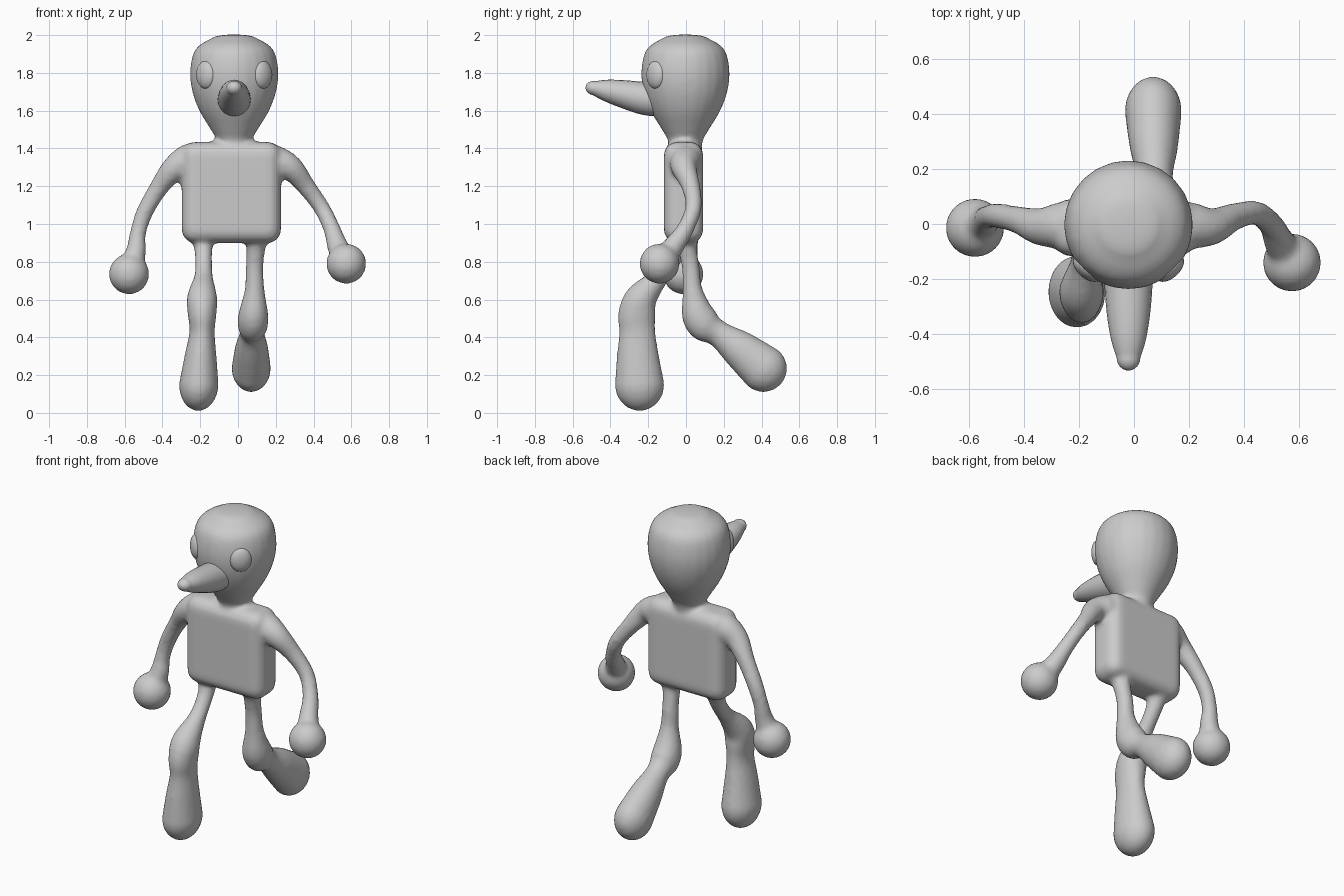
import bpy, bmesh, math
from mathutils import Vector, Matrix

if "Cube" in bpy.data.objects:
    bpy.data.objects.remove(bpy.data.objects["Cube"], do_unlink=True)


def finish(bm, name):
    bmesh.ops.recalc_face_normals(bm, faces=bm.faces)
    mesh = bpy.data.meshes.new(name)
    bm.to_mesh(mesh)
    bm.free()
    for poly in mesh.polygons:
        poly.use_smooth = True
    obj = bpy.data.objects.new(name, mesh)
    bpy.context.collection.objects.link(obj)
    return obj


def catmull(a, b, c, d, t):
    return 0.5 * (2 * b + (c - a) * t + (2 * a - 5 * b + 4 * c - d) * t * t
                  + (3 * b - a - 3 * c + d) * t ** 3)


def tube(bm, points, side, dome=0.02, sides=20, steps=5):
    """Loft ellipses along points (x, y, z, width, depth), ending in a dome."""
    keys = [Vector(p if len(p) == 5 else (*p, p[3])) for p in points]
    keys = [keys[0]] + keys + [keys[-1]]
    path = [catmull(*keys[i:i + 4], s / steps)
            for i in range(len(keys) - 3) for s in range(steps)] + [keys[-1]]
    spots = [p.to_3d() for p in path]
    rings = []
    last = len(path) - 1
    for i, p in enumerate(path):
        along = (spots[min(i + 1, last)] - spots[max(i - 1, 0)]).normalized()
        rings.append((spots[i], along, p[3], p[4]))
    centre, along, w, d = rings[-1]
    for k in range(1, 7):
        a = math.radians(14 * k)
        rings.append((centre + along * dome * math.sin(a), along,
                      w * math.cos(a), d * math.cos(a)))
    loops = []
    for centre, along, w, d in rings:
        u = (Vector(side) - along * along.dot(Vector(side))).normalized()
        v = along.cross(u)
        loops.append([bm.verts.new(centre + u * w * math.cos(a) + v * d * math.sin(a))
                      for a in (2 * math.pi * j / sides for j in range(sides))])
    for low, high in zip(loops, loops[1:]):
        for j in range(sides):
            k = (j + 1) % sides
            bm.faces.new((low[j], low[k], high[k], high[j]))
    bm.faces.new(loops[0])
    bm.faces.new(loops[-1])


def ball(bm, centre, radius):
    bmesh.ops.create_uvsphere(bm, u_segments=24, v_segments=16, radius=radius,
                              matrix=Matrix.Translation(centre))


X, Y = (1, 0, 0), (0, 1, 0)
body = bmesh.new()

# torso: rounded box
box = Matrix.Translation((-0.035, -0.013, 1.167)) @ Matrix.Diagonal((0.525, 0.208, 0.535, 1))
cube = bmesh.ops.create_cube(body, size=1, matrix=box)
edges = {e for v in cube["verts"] for e in v.link_edges}
bmesh.ops.bevel(body, geom=list(edges), offset=0.07, segments=4, profile=0.5, affect='EDGES')

# neck and head: round sections stacked upward
head = [(1.36, 0.085), (1.44, 0.092), (1.5, 0.125), (1.6, 0.185), (1.7, 0.222),
        (1.8, 0.234), (1.9, 0.218), (1.95, 0.18), (1.985, 0.115)]
tube(body, [(-0.02, -0.003, z, r) for z, r in head], X, dome=0.018, sides=24)

# arms and hands
tube(body, [(0.12, 0, 1.35, 0.08), (0.2, -0.005, 1.33, 0.085), (0.28, -0.01, 1.295, 0.068),
            (0.36, 0.025, 1.2, 0.05), (0.44, 0.04, 1.09, 0.044), (0.495, 0, 0.98, 0.045),
            (0.525, -0.06, 0.89, 0.055), (0.565, -0.13, 0.8, 0.07)], Y)
ball(body, (0.573, -0.14, 0.79), 0.106)
tube(body, [(-0.18, 0, 1.35, 0.08), (-0.26, -0.005, 1.34, 0.085), (-0.34, -0.01, 1.29, 0.068),
            (-0.42, 0.015, 1.19, 0.05), (-0.495, 0.03, 1.06, 0.045), (-0.53, 0.025, 0.95, 0.043),
            (-0.54, 0.01, 0.86, 0.053), (-0.57, -0.01, 0.75, 0.07)], Y)
ball(body, (-0.577, -0.014, 0.735), 0.107)

# forward leg
tube(body, [(-0.19, -0.01, 0.98, 0.075), (-0.185, -0.03, 0.89, 0.052),
            (-0.182, -0.07, 0.81, 0.045), (-0.182, -0.14, 0.72, 0.05),
            (-0.19, -0.235, 0.61, 0.08, 0.085), (-0.19, -0.26, 0.52, 0.076, 0.1),
            (-0.19, -0.258, 0.43, 0.067, 0.096), (-0.198, -0.255, 0.3, 0.085, 0.112),
            (-0.207, -0.246, 0.15, 0.105, 0.132)], X, dome=0.14)

# trailing leg
tube(body, [(0.105, -0.01, 0.98, 0.075), (0.095, 0.005, 0.88, 0.052),
            (0.088, 0.025, 0.77, 0.047), (0.088, 0.035, 0.65, 0.053),
            (0.082, 0.06, 0.53, 0.078, 0.085), (0.078, 0.1, 0.465, 0.08, 0.09),
            (0.075, 0.17, 0.42, 0.066, 0.07), (0.072, 0.28, 0.34, 0.088, 0.1),
            (0.07, 0.41, 0.235, 0.104, 0.126)], X, dome=0.125)

# fuse the body parts into one soft skin
skin = finish(body, "body")
remesh = skin.modifiers.new("fuse", 'REMESH')
remesh.mode = 'VOXEL'
remesh.voxel_size = 0.014
remesh.use_smooth_shade = True
soften = skin.modifiers.new("soften", 'SMOOTH')
soften.factor = 0.5
soften.iterations = 6

# beak
beak = bmesh.new()
tube(beak, [(-0.02, -0.12, 1.655, 0.088, 0.088), (-0.02, -0.22, 1.665, 0.087, 0.087),
            (-0.02, -0.33, 1.688, 0.078, 0.074), (-0.02, -0.42, 1.707, 0.063, 0.058),
            (-0.02, -0.485, 1.719, 0.043, 0.038)], X, dome=0.047)
finish(beak, "beak")

# eyes: flattened balls facing outward
for name, sign in (("left_eye", 1), ("right_eye", -1)):
    eye = bmesh.new()
    ball(eye, (0, 0, 0), 1)
    obj = finish(eye, name)
    obj.scale = (0.062, 0.036, 0.074)
    obj.location = (-0.02 + sign * 0.15, -0.16, 1.79)
    obj.rotation_euler.z = sign * math.radians(43)
